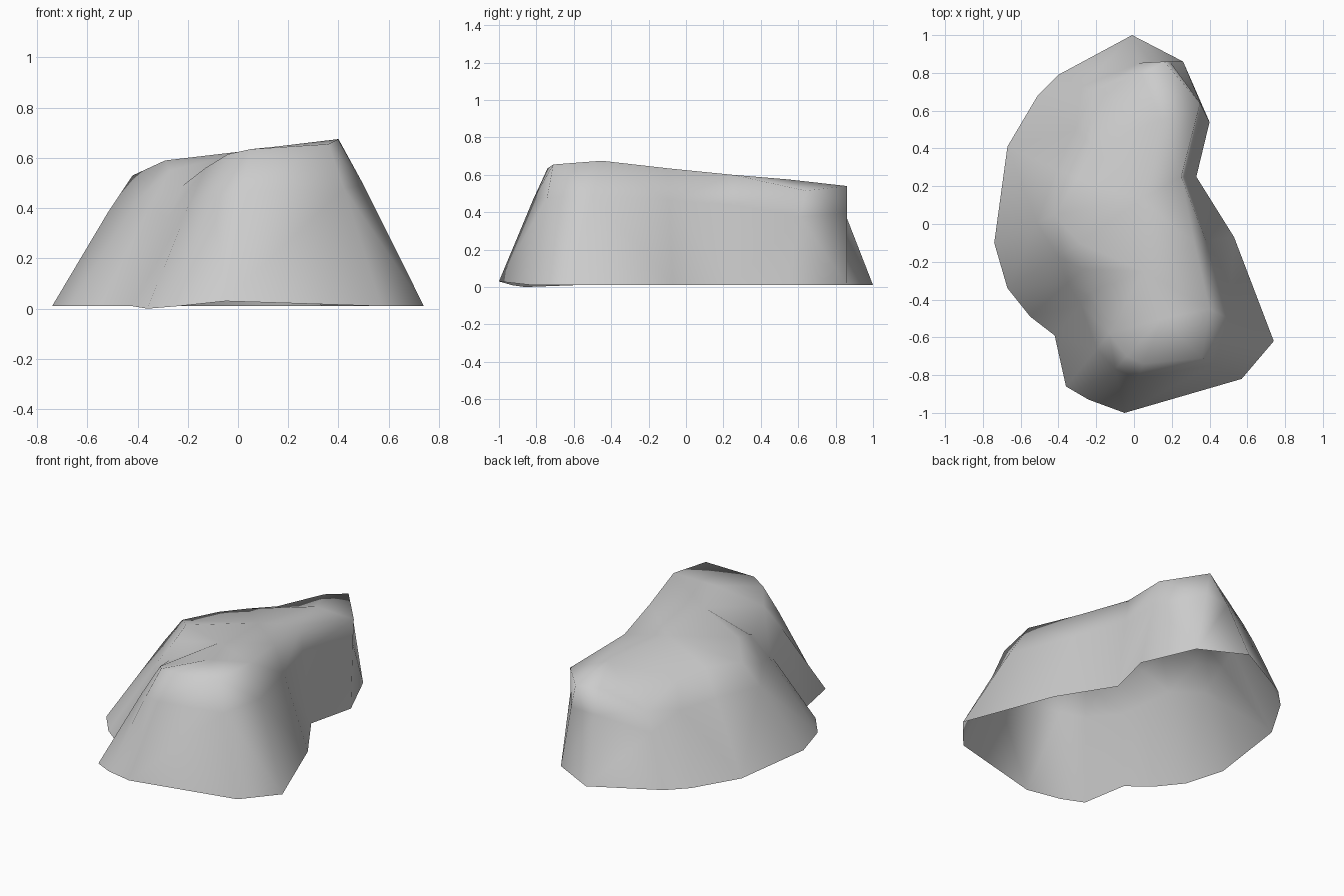
import bpy
import bmesh
from mathutils import Vector

# Remove the default object
default_cube = bpy.data.objects.get("Cube")
if default_cube:
    bpy.data.objects.remove(default_cube, do_unlink=True)


def make_material(name, colour):
    material = bpy.data.materials.new(name)
    material.use_nodes = True
    material.diffuse_color = colour
    shader = material.node_tree.nodes["Principled BSDF"]
    shader.inputs["Base Color"].default_value = colour
    shader.inputs["Roughness"].default_value = 0.8
    return material


# Foot outline of the rock, counter-clockwise from the back tip
foot_outline = [
    (-.01, 1), (-.4, .79), (-.51, .68), (-.67, .41), (-.74, -.1), (-.67, -.34),
    (-.55, -.49), (-.42, -.59), (-.36, -.86), (-.24, -.93), (-.05, -1),
    (.57, -.82), (.74, -.62), (.53, -.07), (.33, .25), (.4, .54), (.26, .86),
]

# Upper rim, one point above each foot point
rim_outline = [
    (.04, .79, .53), (-.22, .7, .42), (-.23, .42, .51), (-.3, .24, .54),
    (-.42, .05, .53), (-.29, -.1, .59), (-.27, -.24, .55), (-.22, -.36, .49),
    (-.13, -.58, .56), (-.04, -.7, .615), (.05, -.74, .635), (.36, -.71, .655),
    (.4, -.45, .675), (.32, -.1, .635), (.25, .25, .6), (.35, .64, .515),
    (.16, .86, .54),
]

# Ridge along the top, and the ridge point nearest to each rim point
ridge_points = [(.15, .55, .575), (.04, .13, .605), (.05, -.25, .63), (.15, -.5, .645)]
nearest_ridge = [int(digit) for digit in "00011122333332100"]


def foot_height(x, y):
    """The foot is nearly level, with a low and a raised spot at the front."""
    if y < -.95:
        return .03
    return 0 if y < -.85 and x < -.3 else .01


def wall_point(foot, rim, amount):
    """Point on the wall, bulging slightly outward."""
    outward = (foot - rim).normalized()
    return foot.lerp(rim, amount) + Vector((outward.x, outward.y, .4)) * .01


def build_rock(name, material):
    bm = bmesh.new()
    feet = [Vector((x, y, foot_height(x, y))) for x, y in foot_outline]
    rims = [Vector(point) for point in rim_outline]
    middles = [wall_point(foot, rim, .72) for foot, rim in zip(feet, rims)]
    rings = [[bm.verts.new(point) for point in ring] for ring in (feet, middles, rims)]
    ridge = [bm.verts.new(point) for point in ridge_points]
    count = len(feet)

    # Walls: open underneath
    for lower, upper in zip(rings, rings[1:]):
        for i in range(count):
            j = (i + 1) % count
            bm.faces.new((lower[i], lower[j], upper[j], upper[i]))

    # Top: rim joined to the ridge
    rim = rings[-1]
    for i in range(count):
        j = (i + 1) % count
        a, b = nearest_ridge[i], nearest_ridge[j]
        corners = [rim[i], rim[j], ridge[b]]
        if a != b:
            corners.append(ridge[a])
        bm.faces.new(corners)

    bmesh.ops.triangulate(bm, faces=bm.faces[:])
    for face in bm.faces:
        face.smooth = True
    mesh = bpy.data.meshes.new(name)
    bm.to_mesh(mesh)
    bm.free()
    mesh.materials.append(material)
    rock = bpy.data.objects.new(name, mesh)
    bpy.context.collection.objects.link(rock)
    return rock


stone_grey = make_material("stone_grey", (.6, .6, .6, 1))
build_rock("rock", stone_grey)
